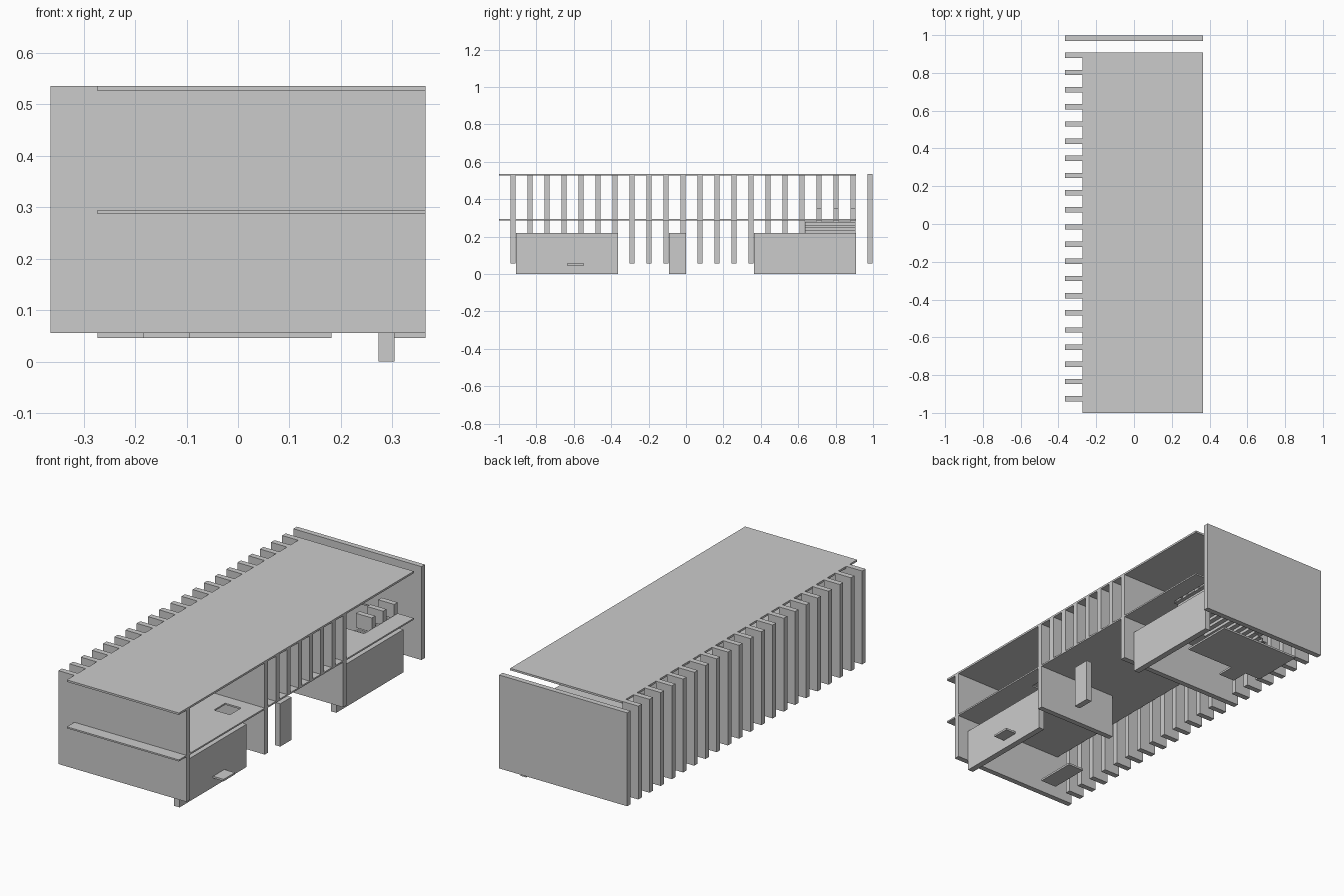
import bpy, bmesh

if "Cube" in bpy.data.objects:
    bpy.data.objects.remove(bpy.data.objects["Cube"])

def box(name, x, y, z):
    """Axis-aligned box from (min, max) pairs."""
    bm = bmesh.new()
    bmesh.ops.create_cube(bm, size=1)
    for v in bm.verts:
        for i, r in enumerate((x, y, z)):
            v.co[i] = r[0] if v.co[i] < 0 else r[1]
    return finish(name, bm)

def finish(name, bm):
    mesh = bpy.data.meshes.new(name)
    bm.to_mesh(mesh)
    bm.free()
    ob = bpy.data.objects.new(name, mesh)
    bpy.context.collection.objects.link(ob)
    return ob

def cut(ob, x, y, z):
    cutter = box(ob.name + "_cutter", x, y, z)
    cutter.hide_render = True
    cutter.hide_viewport = True
    mod = ob.modifiers.new("opening", 'BOOLEAN')
    mod.operation = 'DIFFERENCE'
    mod.solver = 'EXACT'
    mod.object = cutter

LEFT, RIGHT, INNER = -0.364, 0.364, -0.273
BASE, TOP = 0.056, 0.536
FLOOR = (0.287, 0.295)
LOW = (0.046, 0.056)
STEP = 0.0909

def bay(i):
    c = -0.925 + STEP * i
    return (c - 0.014, c + 0.014)

# Roof and upper floor, open at the hatch and the stair
box("roof", (INNER, RIGHT), (-1, 0.908), (0.526, TOP))
floor = box("upper_floor", (INNER, RIGHT), (-1, 0.908), FLOOR)
cut(floor, (0.182, 0.273), (-0.455, -0.364), (0.25, 0.33))
cut(floor, (-0.093, 0.273), (0.636, 0.905), (0.25, 0.33))

# Fins along the left side; some grow into full cross walls
for i in range(22):
    if i in (0, 14, 21):
        box(f"cross_wall_{i}", (LEFT, RIGHT), bay(i), (BASE, TOP))
    else:
        box(f"side_fin_{i}", (LEFT, INNER), bay(i), (BASE, TOP))
box("cross_wall_7", (-0.093, RIGHT), bay(7), (BASE, TOP))

# Upper storey fins on the right side of the middle bay
for i in range(8, 14):
    box(f"balcony_fin_{i}", (0.273, RIGHT), bay(i), (FLOOR[1], 0.526))

# Ground walls and the single pier
for name, y in (("front_ground_wall", (-0.909, -0.364)),
                ("pier", (-0.091, 0.0)),
                ("back_ground_wall", (0.364, 0.909))):
    box(name, (0.273, 0.304), y, (0, 0.22))

# Lower platforms and entry steps
box("front_entry_plate", (0.304, RIGHT), (-0.636, -0.545), LOW)
box("front_path_plate", (-0.184, -0.093), (-0.82, -0.61), LOW)
box("back_platform", (INNER, 0.182), (0.636, 0.909), LOW)
box("back_entry_plate", (-0.184, -0.093), (0.545, 0.636), LOW)

# Staircase climbing to the right: folded profile pushed along y
N, x0, x1 = 15, -0.093, 0.273
run, rise = (x1 - x0) / N, (0.28 - BASE) / N
upper, lower = [], []
for k in range(N):
    z = BASE + rise * (k + 1)
    upper += [(x0 + run * k, z - rise), (x0 + run * k, z)]
    lower += [(x0 + run * k + 0.005, z - 0.005), (x0 + run * (k + 1) + 0.005, z - 0.005)]
upper.append((x1, BASE + rise * N))
lower[-1] = (x1, BASE + rise * N - 0.005)
lower.insert(0, (x0 + 0.005, BASE))
bm = bmesh.new()
face = bm.faces.new([bm.verts.new((x, 0.636, z)) for x, z in upper + lower[::-1]])
ext = bmesh.ops.extrude_face_region(bm, geom=[face])
bmesh.ops.translate(bm, vec=(0, 0.269, 0),
                    verts=[g for g in ext["geom"] if isinstance(g, bmesh.types.BMVert)])
bmesh.ops.recalc_face_normals(bm, faces=bm.faces)
finish("staircase", bm)

# Low partitions at the stair head
for i in (18, 19, 20):
    box(f"low_partition_{i}", (0.182, 0.273), bay(i), (0.278, 0.352))
